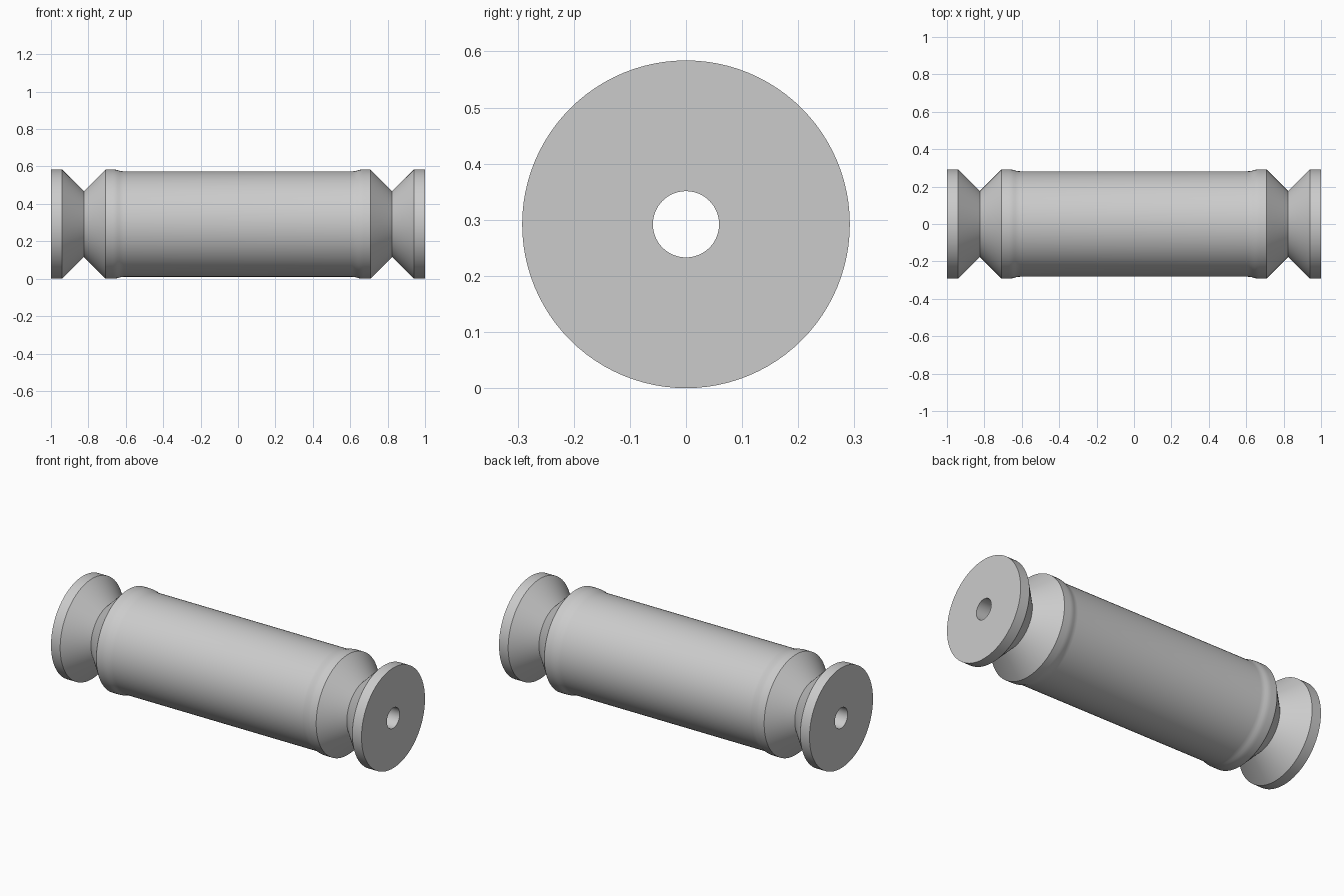
import bpy
import bmesh
import math
from mathutils import Matrix, Vector

cube = bpy.data.objects.get("Cube")
if cube:
    bpy.data.objects.remove(cube, do_unlink=True)

RADIUS = 0.292
BORE = 0.059
SEGMENTS = 96

metal = bpy.data.materials.new("light_grey")
metal.use_nodes = True
grey = (0.6, 0.6, 0.6, 1.0)
metal.diffuse_color = grey
metal.node_tree.nodes["Principled BSDF"].inputs["Base Color"].default_value = grey

# Right half of the outline as (x, radius): body, raised collar, V groove, flange
half = [
    (0.61, 0.282), (0.622, 0.2828), (0.634, 0.2855), (0.646, 0.2892),
    (0.658, 0.2914), (0.67, RADIUS), (0.708, RADIUS), (0.824, 0.176),
    (0.941, RADIUS), (1.0, RADIUS), (1.0, BORE),
]
outline = [(-x, r) for x, r in reversed(half)] + half


def lathe_x(name, points, centre_z):
    """Spin a closed outline around the x axis."""
    bm = bmesh.new()
    verts = [bm.verts.new((x, 0, r)) for x, r in points]
    edges = [bm.edges.new((a, b)) for a, b in zip(verts, verts[1:] + verts[:1])]
    bmesh.ops.spin(bm, geom=verts + edges, axis=(1, 0, 0), cent=(0, 0, 0),
                   angle=math.tau, steps=SEGMENTS, use_merge=True)
    bmesh.ops.remove_doubles(bm, verts=bm.verts, dist=0.00001)
    bmesh.ops.recalc_face_normals(bm, faces=bm.faces)
    bmesh.ops.transform(bm, matrix=Matrix.Translation(Vector((0, 0, centre_z))),
                        verts=bm.verts)
    mesh = bpy.data.meshes.new(name)
    bm.to_mesh(mesh)
    bm.free()
    obj = bpy.data.objects.new(name, mesh)
    bpy.context.collection.objects.link(obj)
    return obj


# Grooved roller with a bore through its length
roller = lathe_x("grooved_roller", outline, RADIUS)
roller.data.materials.append(metal)
bpy.ops.object.select_all(action="DESELECT")
roller.select_set(True)
bpy.context.view_layer.objects.active = roller
bpy.ops.object.shade_smooth_by_angle(angle=math.radians(30))
